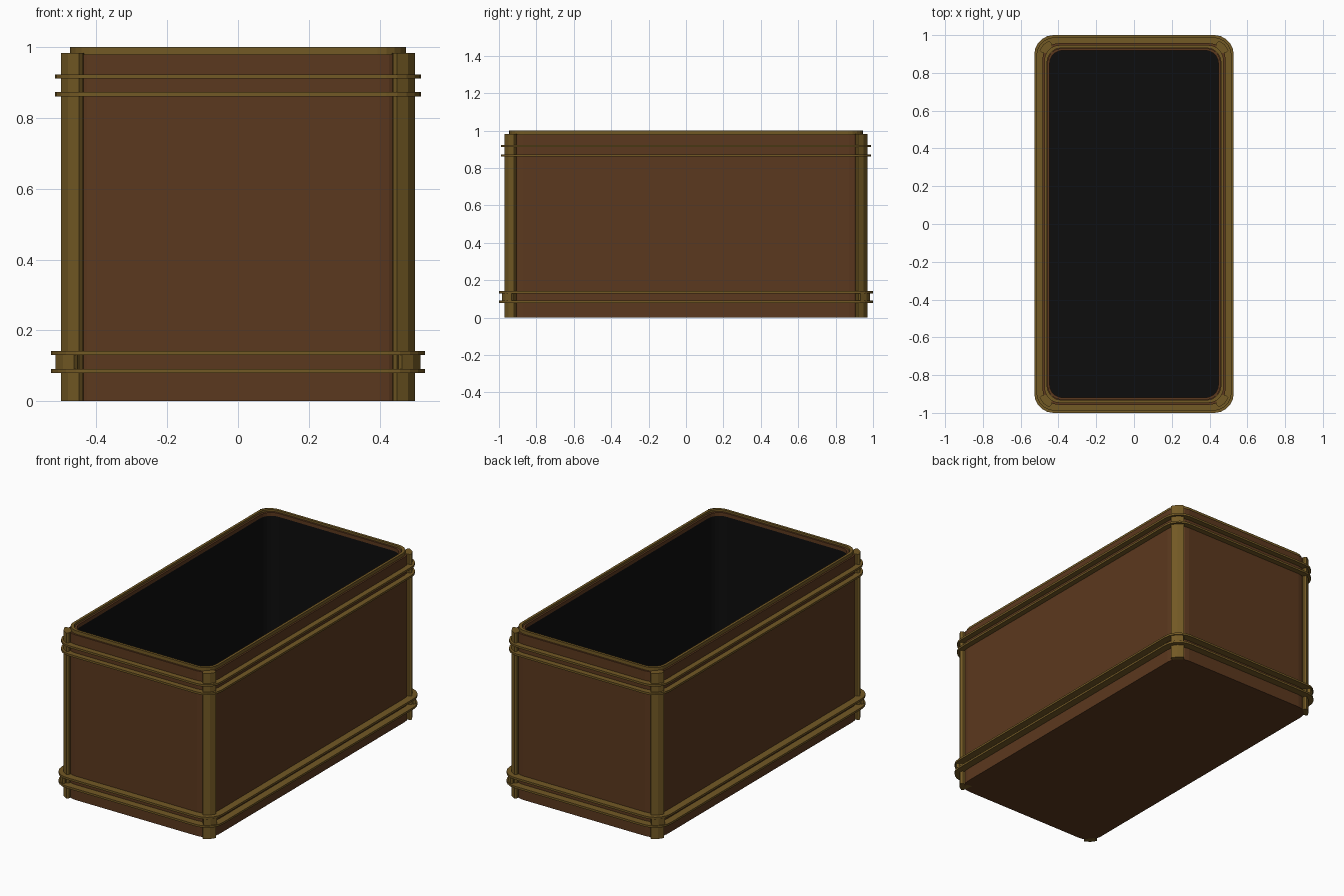
import bpy, bmesh, math

if "Cube" in bpy.data.objects:
    bpy.data.objects.remove(bpy.data.objects["Cube"])

HX, HY = 0.485, 0.957   # half size of the box body
SEG = 5                 # facets per rounded corner


def material(name, rgb):
    m = bpy.data.materials.new(name)
    m.diffuse_color = (*rgb, 1)
    m.use_nodes = True
    m.node_tree.nodes["Principled BSDF"].inputs["Base Color"].default_value = m.diffuse_color
    return m


WOOD = material("brown", (0.105, 0.04, 0.013))
BRASS = material("brass", (0.17, 0.10, 0.018))
BLACK = material("black", (0.004, 0.004, 0.004))


def finish(bm, name, mat):
    me = bpy.data.meshes.new(name)
    bm.to_mesh(me)
    bm.free()
    me.materials.append(mat)
    ob = bpy.data.objects.new(name, me)
    bpy.context.collection.objects.link(ob)
    return ob


def rounded_ring(bm, d, z):
    """Rounded rectangle, offset outward from the body by d."""
    r = 0.085 + 0.4 * d
    cx, cy = HX + d - r, HY + d - r
    ring = []
    for k, (sx, sy) in enumerate([(1, 1), (-1, 1), (-1, -1), (1, -1)]):
        for i in range(SEG + 1):
            a = math.pi / 2 * (k + i / SEG)
            ring.append(bm.verts.new((sx * cx + r * math.cos(a), sy * cy + r * math.sin(a), z)))
    return ring


def sweep(name, profile, mat, cap_start=False, cap_end=False, closed=False):
    """Carry a profile of (offset, z) points around the rounded rectangle."""
    bm = bmesh.new()
    rings = [rounded_ring(bm, d, z) for d, z in profile]
    pairs = list(zip(rings, rings[1:])) + ([(rings[-1], rings[0])] if closed else [])
    for a, b in pairs:
        n = len(a)
        for i in range(n):
            j = (i + 1) % n
            bm.faces.new((a[i], a[j], b[j], b[i]))
    if cap_start:
        bm.faces.new(rings[0][::-1])
    if cap_end:
        bm.faces.new(rings[-1])
    return finish(bm, name, mat)


def corner_strips(name, shift, z0, z1):
    """Slightly peaked diagonal strip on each of the four corners."""
    outline = [(0.449, 0.970), (0.438, 0.959), (0.430, 0.900), (0.489, 0.908),
               (0.500, 0.919), (0.480, 0.950)]
    bm = bmesh.new()
    for sx in (1, -1):
        for sy in (1, -1):
            pts = [(sx * (x + shift), sy * (y + shift)) for x, y in outline]
            lo = [bm.verts.new((x, y, z0)) for x, y in pts]
            hi = [bm.verts.new((x, y, z1)) for x, y in pts]
            bm.faces.new(lo)
            bm.faces.new(hi)
            for i in range(len(pts)):
                j = (i + 1) % len(pts)
                bm.faces.new((lo[i], lo[j], hi[j], hi[i]))
    bmesh.ops.recalc_face_normals(bm, faces=bm.faces[:])
    return finish(bm, name, BRASS)


# Box body with a narrow inner lip
sweep("box_body", [(0, 0), (0, 0.98), (-0.027, 0.98), (-0.027, 0.99),
                   (-0.038, 0.99), (-0.038, 0.97)], WOOD, cap_start=True)

# Dark hollow inside
sweep("inner_lining", [(-0.038, 0.97), (-0.038, 0.02)], BLACK, cap_end=True)


# Top rim and the four thin bands
def band(name, outer, inner, z0, z1):
    sweep(name, [(outer, z0), (outer, z1), (inner, z1), (inner, z0)], BRASS, closed=True)


band("top_rim", -0.010, -0.025, 0.975, 1.0)
for label, out, zs in (("lower", 0.043, (0.079, 0.130)), ("upper", 0.032, (0.861, 0.911))):
    for i, z in enumerate(zs):
        band(f"{label}_band_{i + 1}", out, -0.005, z, z + 0.012)

# Corner posts, and the thicker pieces between the lower bands
corner_strips("corner_posts", 0, 0, 0.983)
corner_strips("lower_corner_plates", 0.015, 0.088, 0.133)
